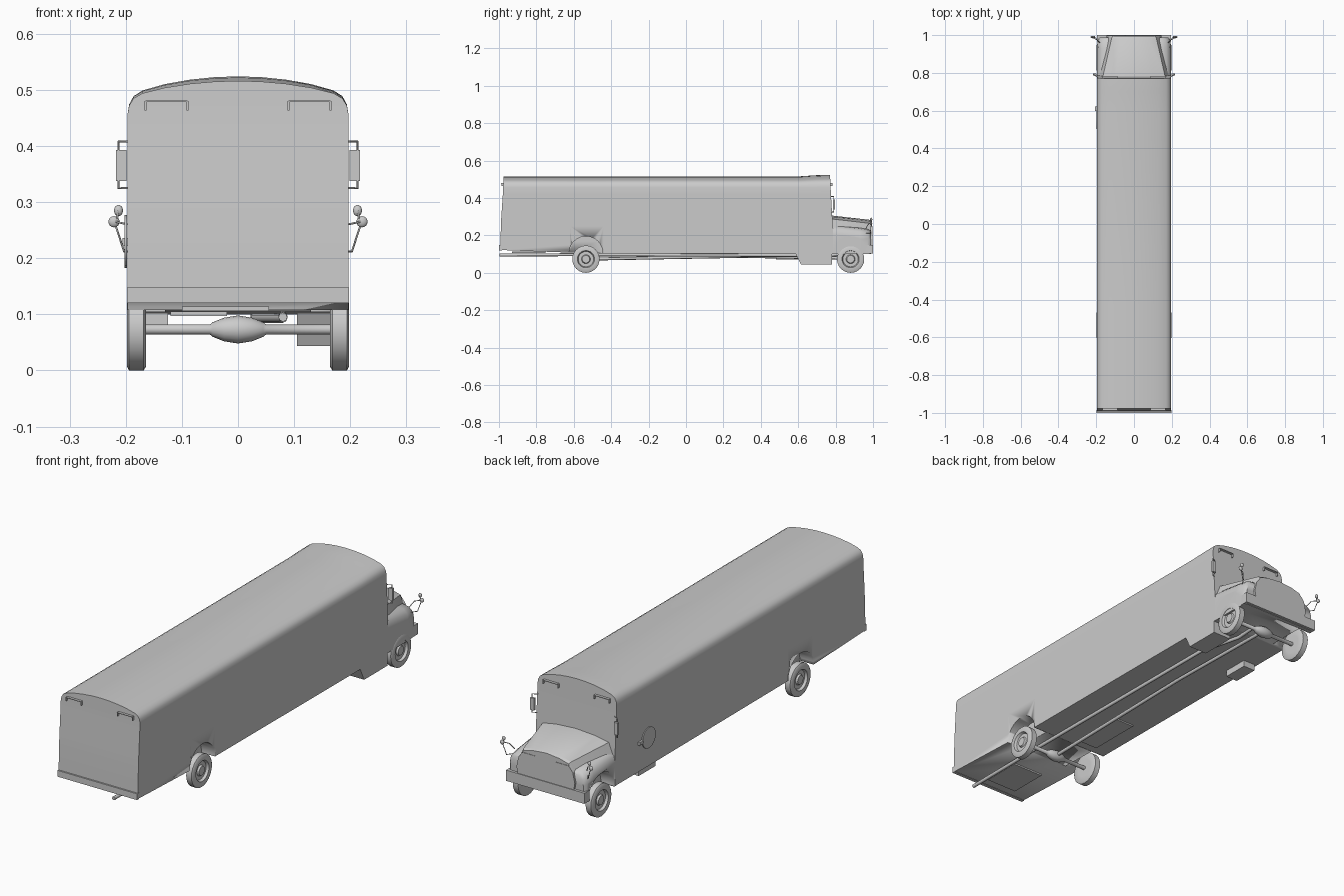
import bpy, bmesh, math
from mathutils import Vector, Matrix

if "Cube" in bpy.data.objects:
    bpy.data.objects.remove(bpy.data.objects["Cube"])

grey = bpy.data.materials.new("light_grey")
grey.diffuse_color = (0.6, 0.6, 0.6, 1)
grey.use_nodes = True
grey.node_tree.nodes["Principled BSDF"].inputs["Base Color"].default_value = grey.diffuse_color


def finish(name, bm, smooth=True, angle=35):
    bmesh.ops.recalc_face_normals(bm, faces=bm.faces)
    me = bpy.data.meshes.new(name)
    bm.to_mesh(me)
    bm.free()
    if smooth:
        me.shade_smooth()
        me.set_sharp_from_angle(angle=math.radians(angle))
    me.materials.append(grey)
    ob = bpy.data.objects.new(name, me)
    bpy.context.collection.objects.link(ob)
    return ob


def loft(name, rings, angle=35):
    """Skin mirrored rings; each ring runs right bottom -> left bottom."""
    bm = bmesh.new()
    vs = [[bm.verts.new(p) for p in r] for r in rings]
    n = len(vs[0])
    for a, b in zip(vs, vs[1:]):
        for i in range(n):
            j = (i + 1) % n
            bm.faces.new((a[i], a[j], b[j], b[i]))
    for r in (vs[0], vs[-1]):          # caps in horizontal strips
        for i in range(n // 2):
            q = [r[i], r[i + 1], r[n - 2 - i], r[n - 1 - i]]
            q = list(dict.fromkeys(q))
            if len(q) > 2:
                bm.faces.new(q)
    return finish(name, bm, True, angle)


def mirrored(half, yfun):
    """half: (x, z) from the bottom edge up to the centre line."""
    pts = half + [(-x, z) for x, z in reversed(half[:-1])]
    return [(x, yfun(z), z) for x, z in pts]


def box(name, x0, x1, y0, y1, z0, z1):
    bm = bmesh.new()
    m = Matrix.Translation(((x0 + x1) / 2, (y0 + y1) / 2, (z0 + z1) / 2)) @ \
        Matrix.Diagonal((abs(x1 - x0), abs(y1 - y0), abs(z1 - z0), 1))
    bmesh.ops.create_cube(bm, size=1, matrix=m)
    return finish(name, bm, False)


def lathe_x(name, c, prof, seg=24, angle=35):
    """Revolve (x offset, radius) points about an x axis through c."""
    bm = bmesh.new()
    rows = []
    for dx, r in prof:
        rows.append([bm.verts.new((c[0] + dx, c[1] + r * math.sin(2 * math.pi * k / seg),
                                   c[2] + r * math.cos(2 * math.pi * k / seg))) for k in range(seg)])
    for a, b in zip(rows, rows[1:]):
        for k in range(seg):
            bm.faces.new((a[k], a[(k + 1) % seg], b[(k + 1) % seg], b[k]))
    bm.faces.new(rows[0])
    bm.faces.new(rows[-1])
    return finish(name, bm, True, angle)


def bake(ob):
    dg = bpy.context.evaluated_depsgraph_get()
    me = bpy.data.meshes.new_from_object(ob.evaluated_get(dg))
    ob.modifiers.clear()
    return me


def tube(name, pts, r, cyclic=False):
    cu = bpy.data.curves.new(name, 'CURVE')
    cu.dimensions = '3D'
    cu.bevel_depth = r
    cu.bevel_resolution = 2
    cu.use_fill_caps = True
    s = cu.splines.new('POLY')
    s.points.add(len(pts) - 1)
    for p, q in zip(s.points, pts):
        p.co = (*q, 1)
    s.use_cyclic_u = cyclic
    cu.materials.append(grey)
    tmp = bpy.data.objects.new(name + "_path", cu)
    bpy.context.collection.objects.link(tmp)
    me = bake(tmp)
    bpy.data.objects.remove(tmp)
    ob = bpy.data.objects.new(name, me)
    bpy.context.collection.objects.link(ob)
    return ob


def cut(ob, cutters):
    for c in cutters:
        m = ob.modifiers.new("well", 'BOOLEAN')
        m.operation = 'DIFFERENCE'
        m.solver = 'EXACT'
        m.object = c
    ob.data = bake(ob)
    for c in cutters:
        bpy.data.objects.remove(c)


def ramp(table):
    def f(z):
        for (z0, y0), (z1, y1) in zip(table, table[1:]):
            if z <= z1:
                return y0 + (y1 - y0) * max(0, z - z0) / (z1 - z0)
        return table[-1][1]
    return f


# passenger body with leaning ends and a raised front roof
def section(zb, lift):
    half = [(0.197, z) for z in (zb, 0.15, 0.25, 0.29, 0.42, 0.456)]
    roof = [(0.194, 0.472), (0.186, 0.485), (0.17, 0.494), (0.13, 0.504), (0.085, 0.511), (0.04, 0.515), (0, 0.516)]
    return half + [(x, z + lift * (z - 0.456) / 0.06) for x, z in roof]


rear = ramp([(0.1, -0.994), (0.15, -0.993), (0.29, -0.988), (0.44, -0.978), (0.53, -0.975)])
nose = ramp([(0.1, 0.785), (0.25, 0.785), (0.42, 0.775), (0.53, 0.77)])
rings = [mirrored(section(0.122, 0), rear)]
for y, zb, lift in ((-0.62, 0.108, 0), (-0.44, 0.104, 0), (0.61, 0.101, 0), (0.70, 0.101, 0.006)):
    rings.append(mirrored(section(zb, lift), lambda z, y=y: y))
rings.append(mirrored(section(0.101, 0.008), nose))
body = loft("body", rings)

# front fenders
def fender(y, w, top):
    return mirrored([(w, 0.1), (w, top - 0.05), (w - 0.006, top - 0.022), (w - 0.025, top - 0.005),
                     (w - 0.05, top), (0, top)], lambda z: y)


fenders = loft("fenders", [fender(0.78, 0.197, 0.258), fender(0.93, 0.196, 0.24),
                           fender(0.975, 0.193, 0.232), fender(0.988, 0.182, 0.222)], 45)

# wheel wells
for ob, y in ((body, -0.535), (fenders, 0.88)):
    cut(ob, [lathe_x("well_cutter", (s * 0.18, y, 0.105), [(-0.05, 0.09), (0.05, 0.09)], 32) for s in (-1, 1)])

# hood and grille
def hood_ring(y, wl, zl, wt, zt, zc):
    return mirrored([(wl, zl), (wt, zt), (wt * 0.6, zc - (zc - zt) * 0.35), (0, zc)], lambda z: y)


loft("hood", [hood_ring(0.78, 0.187, 0.24, 0.165, 0.288, 0.306),
              hood_ring(0.985, 0.14, 0.21, 0.118, 0.264, 0.283),
              hood_ring(0.995, 0.136, 0.21, 0.112, 0.258, 0.277)], 25)
gh = [(0.14, 0.15), (0.145, 0.18), (0.135, 0.225), (0.115, 0.25), (0.05, 0.25), (0.042, 0.243), (0, 0.243)]
loft("grille", [mirrored(gh, lambda z: 0.97), mirrored(gh, lambda z: 0.997)], 20)

# bumpers, step well, battery box
box("front_bumper", -0.195, 0.195, 0.965, 1.0, 0.102, 0.15)
box("rear_bumper", -0.198, 0.198, -1.0, -0.985, 0.12, 0.148)
bm = bmesh.new()
prof = [(0.585, 0.105), (0.615, 0.044), (0.78, 0.044), (0.78, 0.105)]
a, b = [[bm.verts.new((x, y, z)) for y, z in prof] for x in (0.105, 0.197)]
bm.faces.new(a)
bm.faces.new(b)
for i in range(4):
    j = (i + 1) % 4
    bm.faces.new((a[i], a[j], b[j], b[i]))
finish("step_well", bm, False)
box("battery_box", -0.185, -0.125, 0.48, 0.6, 0.072, 0.105)
box("tank_plate_rear", -0.1, 0.055, -0.93, -0.75, 0.106, 0.114)
box("tank_plate_middle", -0.12, -0.02, -0.4, -0.15, 0.097, 0.104)

# wheels and axles
for label, y in (("rear", -0.535), ("front", 0.88)):
    for s in (-1, 1):
        p = [(-0.017, 0.04), (-0.017, 0.066), (-0.013, 0.073), (0.013, 0.073), (0.017, 0.066),
             (0.017, 0.046), (0.006, 0.041), (0.006, 0.024), (0.014, 0.02), (0.014, 0.008)]
        lathe_x(label + "_wheel", (s * 0.181, y, 0.073), [(s * dx, r) for dx, r in p], 24, 30)
    lathe_x(label + "_axle", (0, y, 0.073),
            [(-0.17, 0.009), (-0.05, 0.009), (-0.045, 0.013), (-0.025, 0.021), (0, 0.025),
             (0.025, 0.021), (0.045, 0.013), (0.05, 0.009), (0.17, 0.009)], 16, 50)

# drive shaft and exhaust
tube("drive_shaft", [(0, -0.54, 0.073), (0, 0.3, 0.088), (0, 0.88, 0.078)], 0.008)
tube("exhaust_pipe", [(0.08, -0.998, 0.095), (0.08, -0.6, 0.097), (0.08, 0.55, 0.093), (0.03, 0.75, 0.093),
                      (0.03, 0.86, 0.1)], 0.008)

# warning light visors on both ends
for label, yw, d in (("rear", -0.976, -1), ("front", 0.772, 1)):
    for s in (-1, 1):
        x0, x1 = s * 0.09, s * 0.165
        box(label + "_visor_top", x0, x1, yw, yw + d * 0.012, 0.478, 0.481)
        for x in (x0, x1):
            box(label + "_visor_side", x - 0.0015, x + 0.0015, yw, yw + d * 0.011, 0.463, 0.48)

# side mirrors and crossover mirrors
for s in (-1, 1):
    box("side_mirror", s * 0.199, s * 0.217, 0.786, 0.797, 0.338, 0.393)
    tube("side_mirror_bracket", [(s * 0.19, 0.777, 0.408), (s * 0.213, 0.79, 0.408),
                                 (s * 0.213, 0.79, 0.325), (s * 0.19, 0.777, 0.325)], 0.002)
    tube("crossover_stalk", [(s * 0.185, 0.96, 0.212), (s * 0.203, 0.985, 0.212), (s * 0.218, 0.99, 0.258),
                             (s * 0.213, 0.985, 0.285)], 0.0018)
    tube("crossover_brace", [(s * 0.18, 0.96, 0.235), (s * 0.195, 0.975, 0.26), (s * 0.218, 0.985, 0.265)], 0.0018)
    for name, x, z, rx, rz in (("round_mirror", 0.221, 0.265, 0.01, 0.01), ("oval_mirror", 0.213, 0.285, 0.008, 0.01)):
        bm = bmesh.new()
        bmesh.ops.create_uvsphere(bm, u_segments=16, v_segments=8, radius=1,
                                  matrix=Matrix.Translation((s * x, 0.99, z)) @ Matrix.Diagonal((rx, 0.006, rz, 1)))
        finish(name, bm, True, 60)

# folded stop sign on the left side
lathe_x("stop_sign", (-0.2, 0.55, 0.23), [(-0.002, 0.047), (0.002, 0.047)], 16)
box("stop_sign_hinge", -0.206, -0.195, 0.597, 0.622, 0.222, 0.236)
